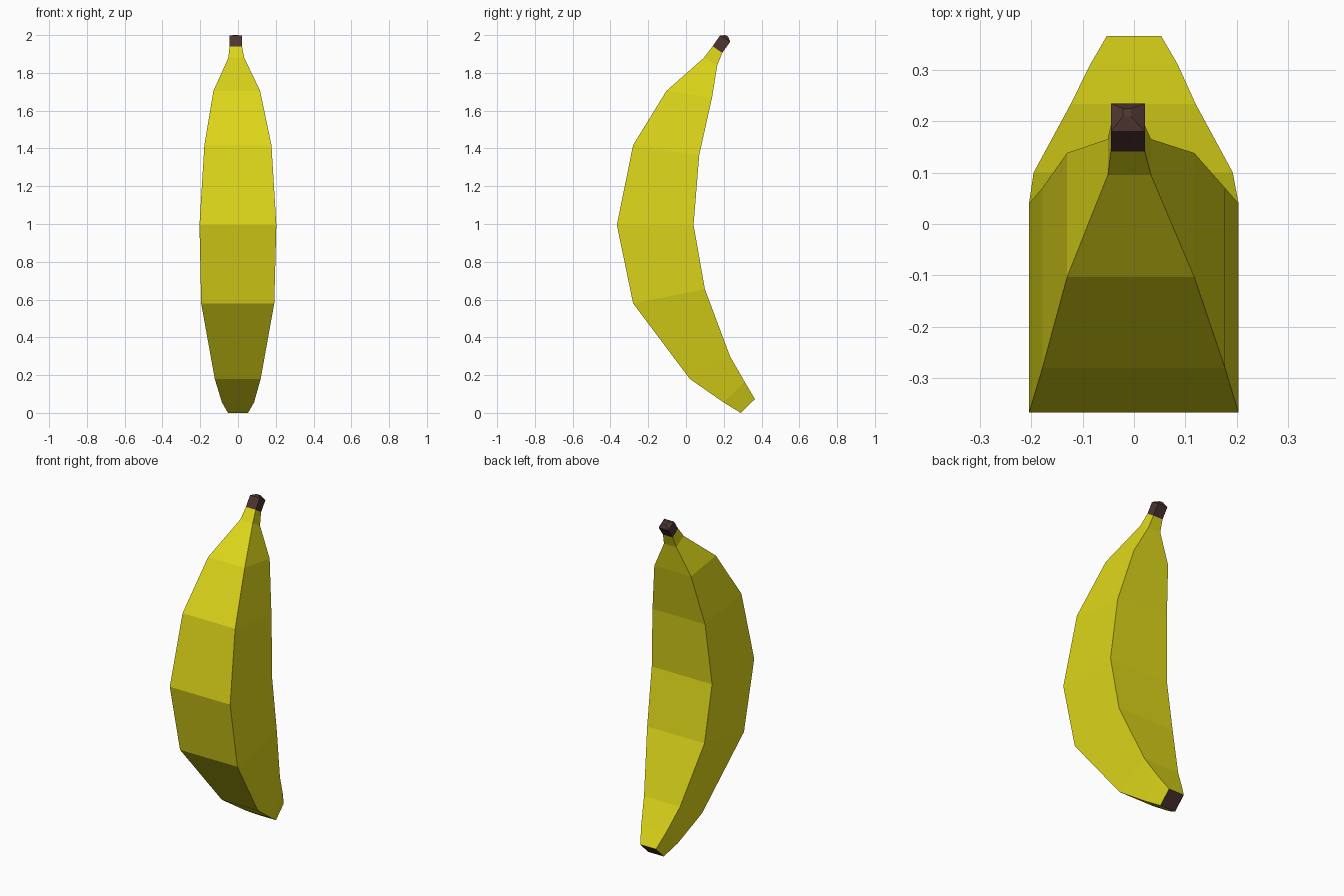
import bpy, bmesh

if "Cube" in bpy.data.objects:
    bpy.data.objects.remove(bpy.data.objects["Cube"])


def material(name, color):
    m = bpy.data.materials.new(name)
    m.diffuse_color = color
    m.use_nodes = True
    m.node_tree.nodes["Principled BSDF"].inputs["Base Color"].default_value = m.diffuse_color
    return m


yellow = material("peel_yellow", (0.72, 0.67, 0.01, 1))
brown = material("tip_brown", (0.075, 0.035, 0.03, 1))


def loft(name, rings, mats, brown_start=False):
    """Skin four-sided rings: (outer y, outer z, inner y, inner z, left x, right x)."""
    bm = bmesh.new()
    loops = []
    for oy, oz, iy, iz, x0, x1 in rings:
        loops.append([bm.verts.new(p) for p in
                      ((x0, oy, oz), (x1, oy, oz), (x1, iy, iz), (x0, iy, iz))])
    for a, b in zip(loops, loops[1:]):
        for i in range(4):
            j = (i + 1) % 4
            bm.faces.new((a[i], a[j], b[j], b[i]))
    start = bm.faces.new(loops[0][::-1])
    bm.faces.new(loops[-1])
    if brown_start:
        start.material_index = 1
    bmesh.ops.recalc_face_normals(bm, faces=bm.faces)
    mesh = bpy.data.meshes.new(name)
    bm.to_mesh(mesh)
    bm.free()
    for m in mats:
        mesh.materials.append(m)
    ob = bpy.data.objects.new(name, mesh)
    bpy.context.collection.objects.link(ob)
    return ob


# Curved fruit body, blossom end to neck
loft("banana_body", [
    (0.290, 0.000, 0.365, 0.073, -0.053, 0.053),
    (0.200, 0.055, 0.310, 0.165, -0.085, 0.085),
    (0.020, 0.180, 0.233, 0.300, -0.123, 0.120),
    (-0.280, 0.580, 0.100, 0.655, -0.195, 0.192),
    (-0.366, 0.995, 0.040, 0.995, -0.204, 0.203),
    (-0.280, 1.418, 0.070, 1.365, -0.178, 0.177),
    (-0.103, 1.705, 0.138, 1.670, -0.130, 0.117),
    (0.095, 1.880, 0.165, 1.838, -0.051, 0.033),
    (0.141, 1.941, 0.192, 1.906, -0.045, 0.021),
], [yellow, brown], brown_start=True)

# Cut stem with a small raised centre
loft("stem_tip", [
    (0.141, 1.941, 0.192, 1.906, -0.045, 0.021),
    (0.180, 1.998, 0.234, 1.965, -0.045, 0.021),
    (0.209, 2.000, 0.224, 1.991, -0.021, -0.006),
], [brown])
